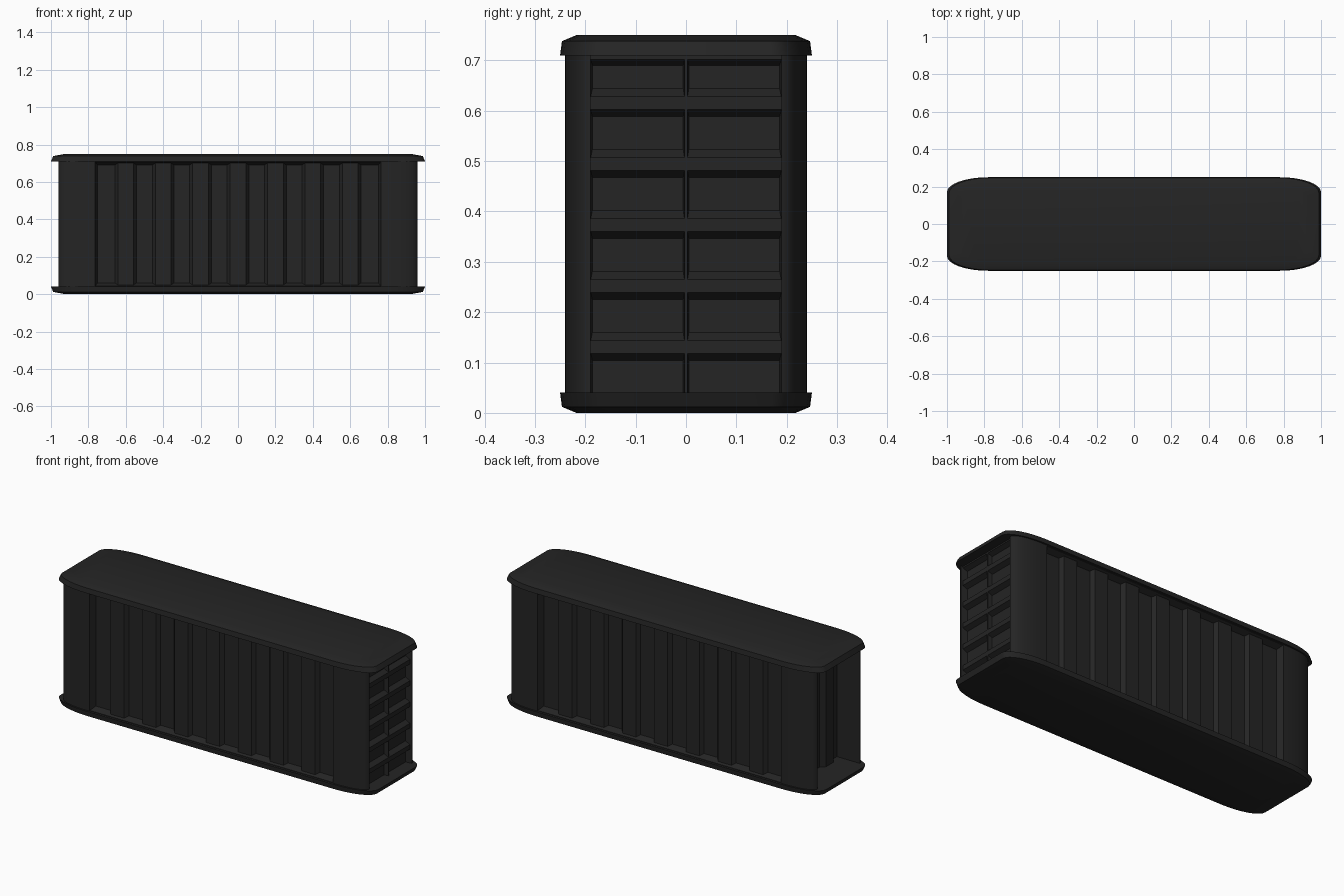
import bpy
import bmesh
from math import sin, cos, pi

cube = bpy.data.objects.get("Cube")
if cube:
    bpy.data.objects.remove(cube, do_unlink=True)

COLOUR = (0.018, 0.018, 0.018, 1)
mat = bpy.data.materials.new("charcoal_paint")
mat.use_nodes = True
mat.diffuse_color = COLOUR
bsdf = mat.node_tree.nodes["Principled BSDF"]
bsdf.inputs["Base Color"].default_value = COLOUR
bsdf.inputs["Roughness"].default_value = 0.6

FLOOR, CEILING = 0.035, 0.715


def loft(name, rings):
    """Closed solid through a stack of matching rings."""
    bm = bmesh.new()
    loops = [[bm.verts.new(p) for p in ring] for ring in rings]
    n = len(loops[0])
    for low, high in zip(loops, loops[1:]):
        for i in range(n):
            j = (i + 1) % n
            bm.faces.new((low[i], low[j], high[j], high[i]))
    bm.faces.new(loops[0])
    bm.faces.new(loops[-1])
    bmesh.ops.recalc_face_normals(bm, faces=bm.faces)
    mesh = bpy.data.meshes.new(name)
    bm.to_mesh(mesh)
    bm.free()
    mesh.materials.append(mat)
    obj = bpy.data.objects.new(name, mesh)
    bpy.context.collection.objects.link(obj)
    bpy.ops.object.select_all(action='DESELECT')
    obj.select_set(True)
    bpy.context.view_layer.objects.active = obj
    bpy.ops.object.shade_smooth_by_angle(angle=pi / 6)
    return obj


def prism(name, points, axis, start, end):
    """Extrude a profile along an axis; points hold the other two axes in order."""
    def place(p, h):
        v = list(p)
        v.insert("xyz".index(axis), h)
        return v
    return loft(name, [[place(p, h) for p in points] for h in (start, end)])


def corner(cx, cy, rx, ry, steps=8):
    """Elliptical corner running from the long side to the short end."""
    return [(cx + rx * sin(t), cy + ry * cos(t))
            for t in (i * pi / 2 / steps for i in range(steps + 1))]


def waves(start, end, edges, low, high, slope):
    """Trapezoid corrugation that starts and ends low, stepping at each edge."""
    points = [(start, low)]
    level = low
    for e in edges:
        other = high if level == low else low
        points += [(e - slope / 2, level), (e + slope / 2, other)]
        level = other
    return points + [(end, level)]


# Roof and floor plates with rounded corners and a softened outer rim
arc = corner(0.78, 0.17, 0.22, 0.08)
quarter = arc + [(x, -y) for x, y in reversed(arc)]
outline = quarter + [(-x, -y) for x, y in quarter]
RIM = [(0.71, 1, 1), (0.738, 0.988, 0.985), (0.75, 0.925, 0.87)]
for name, flip in (("roof_plate", False), ("floor_plate", True)):
    loft(name, [[(x * sx, y * sy, 0.75 - z if flip else z) for x, y in outline]
                for z, sx, sy in RIM])

# Rounded corner posts
post = corner(0.8, 0.19, 0.16, 0.05) + [(0.8, 0.19), (0.75, 0.205), (0.765, 0.24)]
for sx, end in ((1, "left"), (-1, "right")):
    for sy, side in ((-1, "front"), (1, "back")):
        prism(f"{side}_{end}_post", [(x * sx, y * sy) for x, y in post],
              "z", FLOOR, CEILING)

# Corrugated long walls with sloping rails above and below
ribs = [-0.65 + 0.1 * i for i in range(14)]
wall = waves(-0.78, 0.78, ribs, 0.205, 0.225, 0.016) + [(0.78, 0.17), (-0.78, 0.17)]
rail = [(0.238, 0.715), (0.238, 0.707), (0.2, 0.688), (0.18, 0.715)]
for sy, side in ((-1, "front"), (1, "back")):
    prism(f"{side}_wall", [(x, y * sy) for x, y in wall], "z", FLOOR, CEILING)
    prism(f"{side}_top_rail", [(y * sy, z) for y, z in rail], "x", -0.77, 0.77)
    prism(f"{side}_bottom_rail", [(y * sy, 0.75 - z) for y, z in rail],
          "x", -0.77, 0.77)

# Left end: horizontal ribs with sunk panels and a centre bar
INNER, OUTER = 0.922, 0.948
ribbed = [(INNER, FLOOR)]
for i in range(5):
    z = 0.118 + 0.121 * i
    ribbed += [(INNER, z - 0.014), (OUTER, z), (OUTER, z + 0.026), (INNER, z + 0.042)]
ribbed += [(INNER, 0.69), (OUTER, 0.702), (OUTER, CEILING), (0.86, CEILING),
           (0.86, FLOOR)]
prism("ribbed_end", ribbed, "y", -0.195, 0.195)
prism("centre_bar", [(0.9, -0.008), (OUTER, -0.003), (OUTER, 0.003), (0.9, 0.008)],
      "z", FLOOR, CEILING)
for sy, side in ((-1, "front"), (1, "back")):
    prism(f"{side}_end_trim", [(0.9, 0.183 * sy), (0.955, 0.19 * sy), (0.9, 0.2 * sy)],
          "z", FLOOR, CEILING)

# Right end: deep recess closed by a vertically corrugated bulkhead
steps = [-0.135 + 0.09 * i for i in range(4)]
bulkhead = waves(-0.2, 0.2, steps, -0.815, -0.84, 0.025)
bulkhead = [(x, y) for y, x in bulkhead] + [(-0.77, 0.2), (-0.77, -0.2)]
prism("recessed_end", bulkhead, "z", FLOOR, CEILING)
